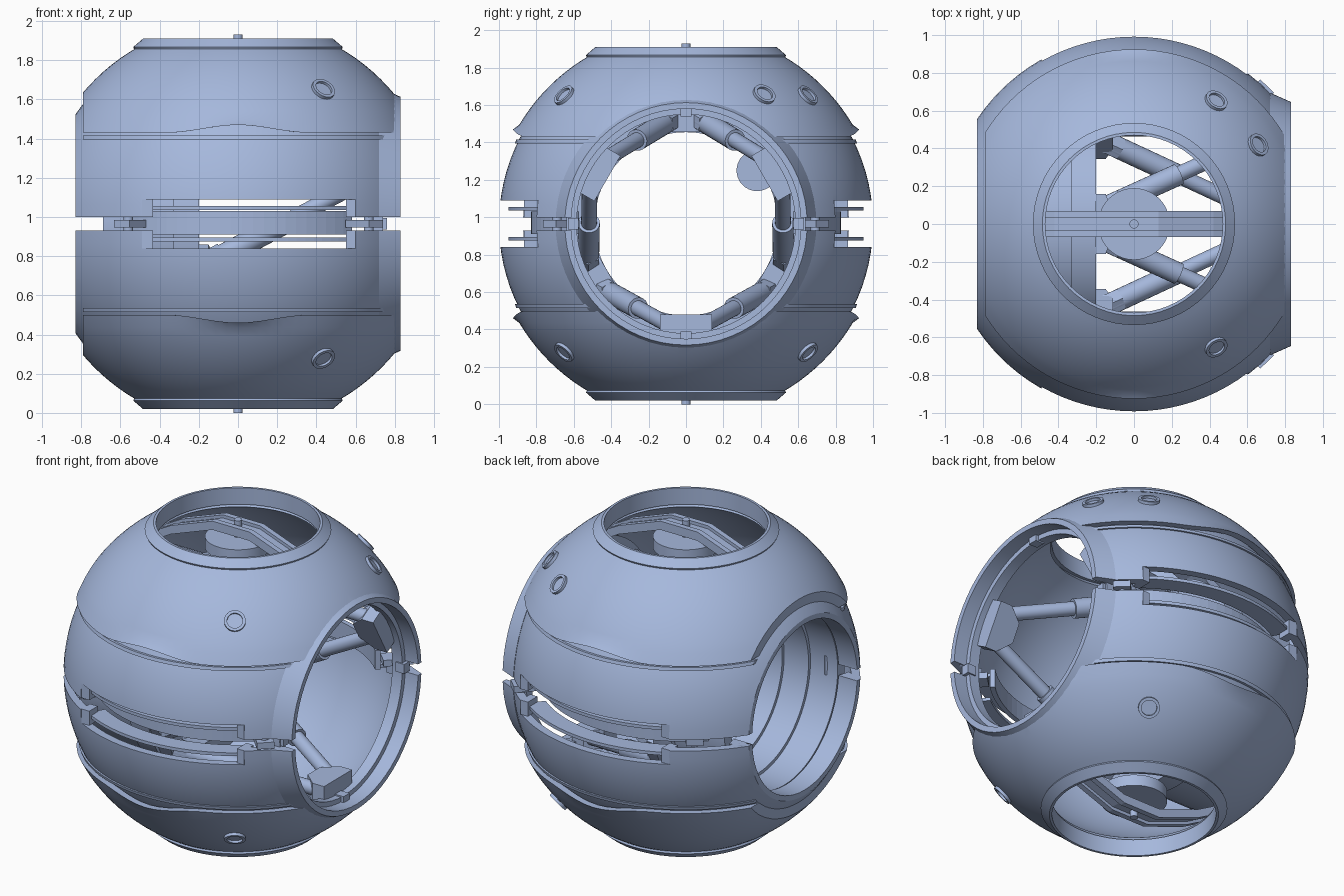
import bpy, bmesh, math
from mathutils import Vector, Matrix

if "Cube" in bpy.data.objects:
    bpy.data.objects.remove(bpy.data.objects["Cube"])

C = 0.965                       # height of the sphere centre; parts are built around it
mat = bpy.data.materials.new("slate_blue")
mat.diffuse_color = (0.38, 0.48, 0.72, 1)
mat.use_nodes = True
mat.node_tree.nodes["Principled BSDF"].inputs["Base Color"].default_value = mat.diffuse_color


def finish(name, bm, smooth=True):
    bmesh.ops.recalc_face_normals(bm, faces=bm.faces)
    me = bpy.data.meshes.new(name)
    bm.to_mesh(me)
    bm.free()
    me.materials.append(mat)
    ob = bpy.data.objects.new(name, me)
    bpy.context.collection.objects.link(ob)
    ob.location.z = C
    bpy.ops.object.select_all(action='DESELECT')
    ob.select_set(True)
    bpy.context.view_layer.objects.active = ob
    if smooth:
        bpy.ops.object.shade_smooth_by_angle(angle=math.radians(30))
    return ob


def lathe(name, prof, axis='Z', n=64, warp=None, M=None):
    """Spin a closed (radius, height) profile round an axis."""
    bm = bmesh.new()
    rows = []
    for i in range(n):
        a = 2 * math.pi * i / n
        row = []
        for r, h in prof:
            p = Vector((r * math.cos(a), r * math.sin(a), h))
            if axis == 'X':
                p = Vector((p.z, p.x, p.y))
            if warp:
                p = warp(p)
            row.append(bm.verts.new(M @ p if M else p))
        rows.append(row)
    k = len(prof)
    for i in range(n):
        a, b = rows[i], rows[(i + 1) % n]
        for j in range(k):
            bm.faces.new((a[j], b[j], b[(j + 1) % k], a[(j + 1) % k]))
    return finish(name, bm)


def prism(name, pts, vec):
    """Extrude a polygon along a vector."""
    bm = bmesh.new()
    f = bm.faces.new([bm.verts.new(p) for p in pts])
    g = bmesh.ops.extrude_face_region(bm, geom=[f])
    bmesh.ops.translate(bm, vec=vec, verts=[v for v in g['geom'] if isinstance(v, bmesh.types.BMVert)])
    return finish(name, bm, False)


def box(name, x, y, z):
    return prism(name, [(x[0], y[0], z[0]), (x[1], y[0], z[0]), (x[1], y[1], z[0]), (x[0], y[1], z[0])],
                 Vector((0, 0, z[1] - z[0])))


def rod(name, a, b, r, n=24):
    a, b = Vector(a), Vector(b)
    bm = bmesh.new()
    M = Matrix.Translation((a + b) / 2) @ (b - a).to_track_quat('Z', 'Y').to_matrix().to_4x4()
    bmesh.ops.create_cone(bm, cap_ends=True, segments=n, radius1=r, radius2=r, depth=(b - a).length, matrix=M)
    return finish(name, bm)


def arc_bar(name, r0, r1, z0, z1, a0, a1, n=24):
    pts = [(r * math.cos(a0 + (a1 - a0) * t / n), r * math.sin(a0 + (a1 - a0) * t / n), z0)
           for r, ts in ((r1, range(n + 1)), (r0, range(n, -1, -1))) for t in ts]
    return prism(name, pts, Vector((0, 0, z1 - z0)))


def cut(ob, cutters):
    bpy.context.view_layer.objects.active = ob
    for c in cutters:
        m = ob.modifiers.new("cut", 'BOOLEAN')
        m.operation, m.solver, m.object = 'DIFFERENCE', 'EXACT', c
        bpy.ops.object.modifier_move_to_index(modifier=m.name, index=0)
        bpy.ops.object.modifier_apply(modifier=m.name)


def arc(R, h0, h1, n=16):
    a0, a1 = math.asin(h0 / R), math.asin(h1 / R)
    return [(R * math.cos(a0 + (a1 - a0) * t / n), R * math.sin(a0 + (a1 - a0) * t / n)) for t in range(n + 1)]


# cutters
cr = box("cut_right", (.80, 2), (-2, 2), (-2, 2))
cl = box("cut_left", (-2, -.79), (-2, 2), (-2, 2))
cl2 = box("cut_far_left", (-2, -.83), (-2, 2), (-2, 2))
hole_r = rod("cut_right_hole", (.4, 0, 0), (2, 0, 0), .62, 64)
hole_l = rod("cut_left_hole", (-2, 0, 0), (-.4, 0, 0), .53, 64)
slots = [box("cut_slot", (-.49, .6), (.5, 1.5), (-.125, .125)),
         box("cut_slot", (-.49, .6), (-1.5, -.5), (-.125, .125))]
gap = box("cut_gap", (-2, 2), (-2, 2), (-.035, .035))


def wave(p):                    # raised middle of the dome's lower edge
    if abs(p.z) < .48:
        t = max(0, 1 - abs(p.x) / .36)
        p.z += math.copysign(.04 * t * t * (3 - 2 * t), p.z)
    return p


for s, word in ((1, "upper"), (-1, "lower")):
    def flip(pr):
        return [(r, s * h) for r, h in pr]
    # main shell half
    shell = lathe(word + "_shell", flip(arc(1, .035, .86) + arc(.95, .82, .035)), n=96)
    cut(shell, [cl2, hole_l, hole_r] + slots)
    # overlapping dome with wavy edge
    dome = lathe(word + "_dome", flip([(.925, .465)] + arc(1.037, .53, .898, 10) + [(.49, .86)]
                 + arc(1.0, .845, .53, 10) + [(.88, .465)]), n=96, warp=wave)
    cut(dome, [cr, cl, hole_r])
    # lip under the dome
    lip = lathe(word + "_lip", flip([(.88, .43), (.914, .43), (.908, .45), (.88, .45)]), n=96)
    cut(lip, [cr, cl, hole_r])
    # neck round the polar opening
    lathe(word + "_neck", flip([(.535, .902), (.485, .945), (.47, .945), (.47, .84), (.51, .85)]))
    # polar arch, hub disc and pin
    top = [(-.62, .73), (-.42, .84), (-.13, .945), (.13, .945), (.42, .84), (.62, .73)]
    for y, w, d in ((-.07, .035, 0), (.035, .035, 0), (-.035, .07, .02)):
        pts = [(x, y, s * (h - d)) for x, h in top] + [(x, y, s * (h - .055)) for x, h in top[::-1]]
        prism(word + "_arch_rail", pts, Vector((0, w, 0)))
    rod(word + "_hub", (0, 0, s * .79), (0, 0, s * .86), .19, 40)
    rod(word + "_pin", (0, 0, s * .8), (0, 0, s * .965), .024)
    # portholes
    for x, y in [(.44, .66), (.44, -.66)] + ([(.66, .42)] if s > 0 else []):
        d = Vector((x, y, s * .695)).normalized()
        M = Matrix.Translation(d * 1.03) @ d.to_track_quat('Z', 'Y').to_matrix().to_4x4()
        lathe(word + "_port_ring", [(.045, -.02), (.062, -.02), (.062, .022), (.045, .022)], n=24, M=M)
        rod(word + "_port_pane", d * 1.01, d * 1.038, .047)
    for f in (1, -1):
        side = lambda x0, x1, R: sorted((f * math.acos(x0 / R), f * math.acos(x1 / R)))
        # slot rail and end posts
        z0, z1 = sorted((s * .07, s * .09))
        arc_bar(word + "_slot_rail", .84, .95, z0, z1, *side(-.46, .57, .92))
        z0, z1 = sorted((s * .035, s * .125))
        box(word + "_slot_post", (-.49, -.435), sorted((f * .78, f * .865)), (z0, z1))
        box(word + "_slot_post", (.55, .6), sorted((f * .70, f * .795)), (z0, z1))

# equator bands and hinges on both sides
for f in (1, -1):
    a = sorted((f * math.acos(.70), f * math.acos(-.76)))
    arc_bar("equator_band", .80, .83, -.055, .065, *a)
    for ang, r in ((46, .96), (128, .91)):
        d = Vector((math.cos(math.radians(ang)), f * math.sin(math.radians(ang)), 0))
        t = Vector((-d.y, d.x, 0))
        pts = [d * (r + u) + t * v - Vector((0, 0, .02)) for u, v in
               ((-.12, -.05), (.055, -.05), (.055, .05), (-.12, .05))]
        prism("gap_hinge", pts, Vector((0, 0, .04)))
        rod("hinge_pin", d * r + Vector((0, 0, -.04)), d * r + Vector((0, 0, .04)), .025)

# rims of the side openings, split at the equator
cut(lathe("right_rim", [(.615, .72), (.615, .83), (.648, .83), (.697, .72)], 'X'), [gap])
cut(lathe("left_rim", [(.525, -.83), (.557, -.83), (.60, -.72), (.525, -.70)], 'X'), [gap])
# left tunnel with stepped bore
lathe("left_tunnel", [(.60, -.69), (.60, -.33), (.63, -.33), (.63, -.2), (.49, -.2), (.49, -.33), (.51, -.33),
                      (.51, -.5), (.53, -.5), (.53, -.69)], 'X')
# right docking ring
lathe("docking_ring", [(.585, .67), (.585, .74), (.64, .74), (.64, .67)], 'X')
for k in range(4):              # latches inside the right rim
    a = math.pi / 2 * k
    d, t = Vector((0, math.cos(a), math.sin(a))), Vector((0, -math.sin(a), math.cos(a)))
    pts = [d * u + t * v + Vector((.70, 0, 0)) for u, v in ((.575, -.03), (.63, -.03), (.63, .03), (.575, .03))]
    prism("rim_latch", pts, Vector((.06, 0, 0)))
rod("hatch_disc", (-.24, .38, .285), (-.20, .38, .285), .11, 32)


def around(deg, r, x):
    return Vector((x, r * math.cos(math.radians(deg)), r * math.sin(math.radians(deg))))


# six telescopic struts between three outer wedge nodes and three tunnel brackets
for base in (-90, 30, 150):
    d, t = around(base, 1, 0), around(base + 90, 1, 0)
    outline = [(.70, -.14), (.70, .14), (.62, .14), (.53, .06), (.53, -.06), (.62, -.14)]
    prism("strut_node", [d * .485 + t * v + Vector((x, 0, 0)) for x, v in outline], d * .12)
    d, t = -d, -t
    outline = [(-.2, -.16), (-.2, .16), (-.15, .16), (-.11, .05), (-.11, -.05), (-.15, -.16)]
    prism("strut_bracket", [d * .49 + t * v + Vector((x, 0, 0)) for x, v in outline], d * .12)
    for f in (1, -1):
        a, b = around(base + f * 51, .56, -.15), around(base + f * 8, .555, .62)
        rod("strut_sleeve", a, a.lerp(b, .5), .058)
        rod("strut_rod", a.lerp(b, .5), b, .042)
        rod("strut_collar", a, a.lerp(b, .1), .066, 6)

for c in [cr, cl, cl2, hole_r, hole_l, gap] + slots:
    bpy.data.objects.remove(c)
